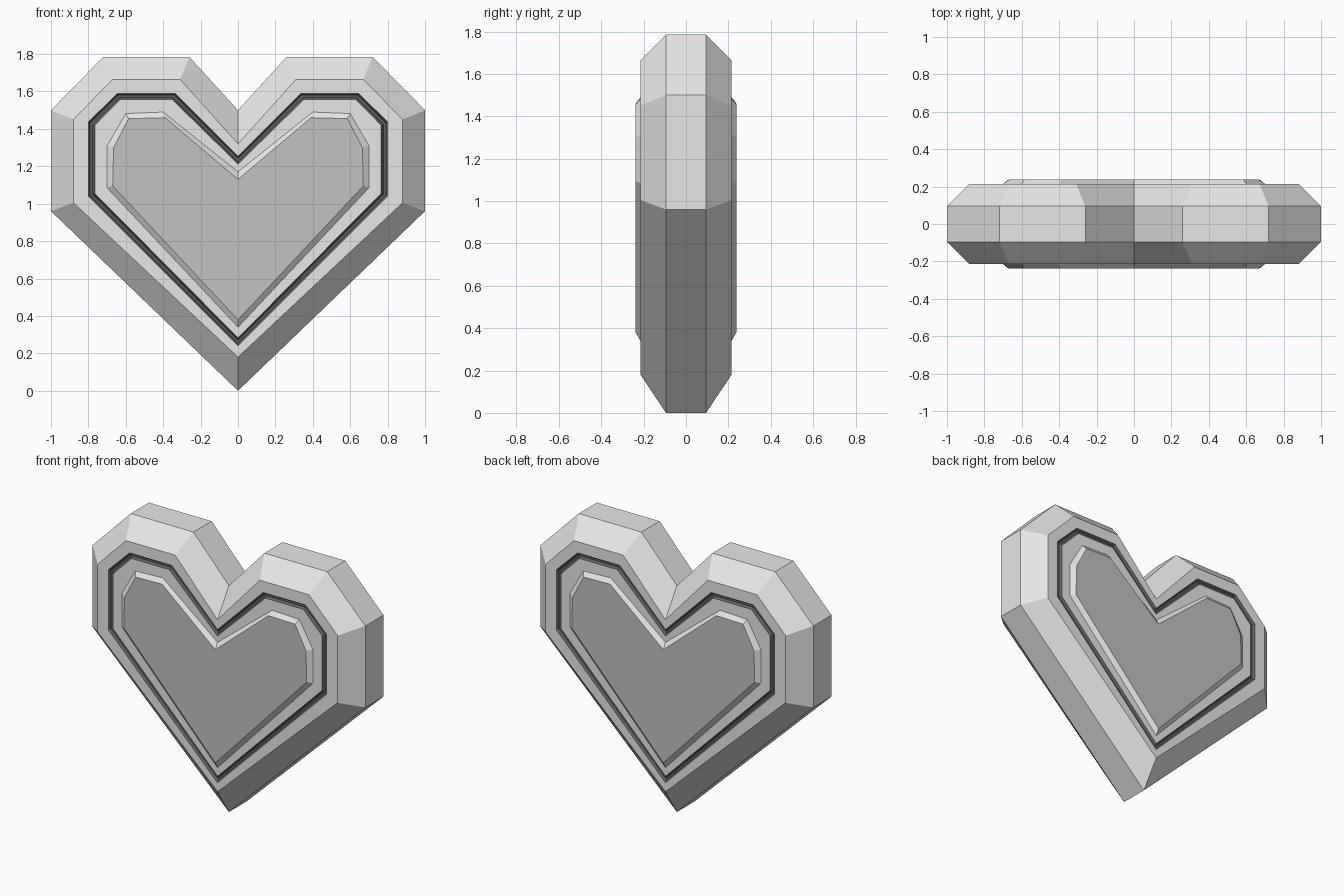
import bpy
import bmesh

if "Cube" in bpy.data.objects:
    bpy.data.objects.remove(bpy.data.objects["Cube"])


def material(name, v):
    m = bpy.data.materials.new(name)
    m.diffuse_color = (v, v, v, 1)
    m.use_nodes = True
    m.node_tree.nodes["Principled BSDF"].inputs["Base Color"].default_value = m.diffuse_color
    return m


# Half outlines (bottom tip, right side, cleft) and depth from the middle plane
SHELL = [
    # outer silhouette
    (0.095, [(0, 0), (1, 0.96), (1, 1.5), (0.72, 1.785), (0.26, 1.785), (0, 1.5)]),
    # front edge of the wide chamfer
    (0.215, [(0, 0.18), (0.88, 1.005), (0.88, 1.45), (0.67, 1.665), (0.31, 1.665), (0, 1.32)]),
    # groove: outer lip, floor, inner lip
    (0.215, [(0, 0.24), (0.80, 1.04), (0.80, 1.437), (0.645, 1.59), (0.335, 1.59), (0, 1.255)]),
    (0.200, [(0, 0.253), (0.79, 1.045), (0.79, 1.432), (0.64, 1.58), (0.34, 1.58), (0, 1.242)]),
    (0.200, [(0, 0.27), (0.777, 1.05), (0.777, 1.426), (0.635, 1.567), (0.347, 1.567), (0, 1.225)]),
    (0.215, [(0, 0.283), (0.765, 1.055), (0.765, 1.42), (0.63, 1.557), (0.352, 1.557), (0, 1.212)]),
    # raised centre panel: foot and top of its small bevel
    (0.215, [(0, 0.34), (0.70, 1.085), (0.70, 1.31), (0.60, 1.482), (0.40, 1.49), (0, 1.17)]),
    (0.238, [(0, 0.38), (0.67, 1.095), (0.665, 1.30), (0.585, 1.455), (0.39, 1.46), (0, 1.13)]),
]
GROOVE_BANDS = (2, 3, 4)


def heart_ring(bm, half, y):
    full = half + [(-x, z) for x, z in half[-2:0:-1]]
    return [bm.verts.new((x, y, z)) for x, z in full]


def bridge(bm, a, b, mat):
    n = len(a)
    for i in range(n):
        f = bm.faces.new((a[i], a[(i + 1) % n], b[(i + 1) % n], b[i]))
        f.material_index = mat


bm = bmesh.new()
edges = []
for side in (-1, 1):
    rings = [heart_ring(bm, half, side * y) for y, half in SHELL]
    for i in range(len(rings) - 1):
        bridge(bm, rings[i], rings[i + 1], 1 if i in GROOVE_BANDS else 0)
    # flat panel face
    bm.faces.new(rings[-1]).material_index = 2
    edges.append(rings[0])
# straight rim joining front and back
bridge(bm, edges[0], edges[1], 0)
bmesh.ops.recalc_face_normals(bm, faces=bm.faces[:])

mesh = bpy.data.meshes.new("heart_body")
bm.to_mesh(mesh)
bm.free()
for m in (material("light grey body", 0.8), material("dark grey groove", 0.12),
          material("mid grey panel", 0.54)):
    mesh.materials.append(m)
bpy.context.collection.objects.link(bpy.data.objects.new("heart_body", mesh))
